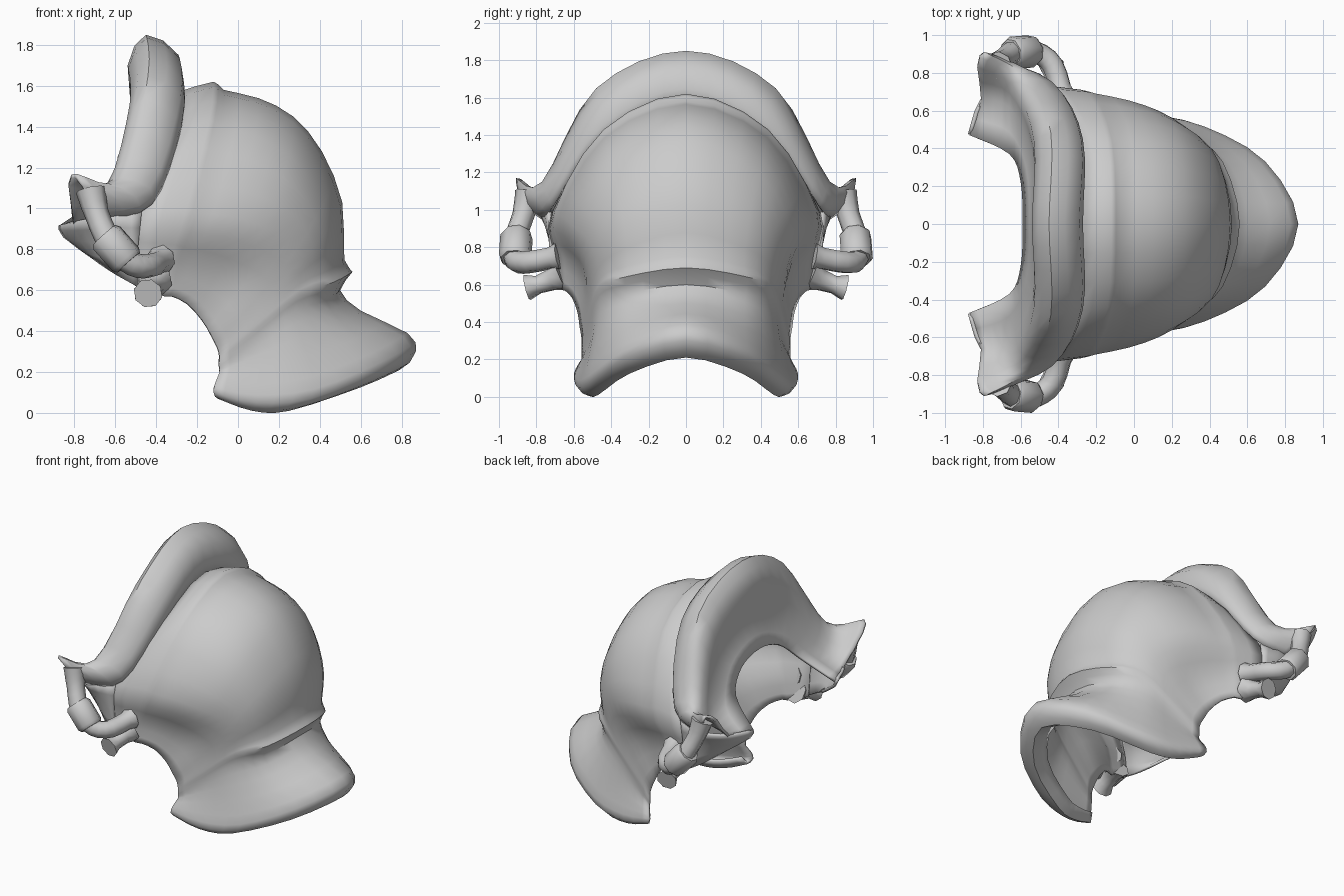
import bpy, math
from mathutils import Vector

if "Cube" in bpy.data.objects:
    bpy.data.objects.remove(bpy.data.objects["Cube"])

steel = bpy.data.materials.new("steel_grey")
steel.diffuse_color = (0.6, 0.6, 0.6, 1)
steel.use_nodes = True
steel.node_tree.nodes["Principled BSDF"].inputs["Base Color"].default_value = steel.diffuse_color


def spline(pts, steps):
    """Smooth curve through the points."""
    p = [Vector(q) for q in pts]
    p = [p[0]] + p + [p[-1]]
    out = []
    for i in range(1, len(p) - 2):
        a, b, c, d = p[i - 1:i + 3]
        for k in range(steps):
            t = k / steps
            out.append(0.5 * (2 * b + (c - a) * t + (2 * a - 5 * b + 4 * c - d) * t * t
                              + (3 * b - a - 3 * c + d) * t ** 3))
    return out + [p[-2]]


def finish(ob, angle=50):
    ob.data.materials.append(steel)
    bpy.ops.object.select_all(action='DESELECT')
    ob.select_set(True)
    bpy.context.view_layer.objects.active = ob
    bpy.ops.object.shade_smooth_by_angle(angle=math.radians(angle))


def loft(name, rows, across=4, along=2, thick=0.02, flip=False):
    """Smooth skin through rows of points, thickened inward."""
    rows = [spline(r, across) for r in rows]
    grid = list(zip(*[spline(col, along) for col in zip(*rows)]))
    n = len(grid[0])
    verts = [v for r in grid for v in r]
    faces = []
    for r in range(len(grid) - 1):
        for c in range(n - 1):
            f = (r * n + c, (r + 1) * n + c, (r + 1) * n + c + 1, r * n + c + 1)
            faces.append(f[::-1] if flip else f)
    me = bpy.data.meshes.new(name)
    me.from_pydata(verts, [], faces)
    ob = bpy.data.objects.new(name, me)
    bpy.context.collection.objects.link(ob)
    mod = ob.modifiers.new("thickness", 'SOLIDIFY')
    mod.thickness = thick
    mod.offset = -1
    finish(ob)
    return ob


def arch(*half):
    """Full arch from a half profile running crown to side."""
    return [(x, -y, z) for x, y, z in half[:0:-1]] + list(half)


def tube(name, pts, radii, sides=8):
    """Round tube along a path with a radius per point."""
    pts = [Vector(p) for p in pts]
    verts, faces = [], []
    for i, p in enumerate(pts):
        t = (pts[min(i + 1, len(pts) - 1)] - pts[max(i - 1, 0)]).normalized()
        u = t.cross(Vector((0.3, 0.2, 1))).normalized()
        w = t.cross(u)
        for k in range(sides):
            a = 2 * math.pi * k / sides
            verts.append(p + radii[i] * (math.cos(a) * u + math.sin(a) * w))
    for i in range(len(pts) - 1):
        for k in range(sides):
            j = (k + 1) % sides
            faces.append((i * sides + k, i * sides + j, (i + 1) * sides + j, (i + 1) * sides + k))
    faces += [tuple(range(sides))[::-1], tuple(range(len(verts) - sides, len(verts)))]
    me = bpy.data.meshes.new(name)
    me.from_pydata(verts, [], faces)
    ob = bpy.data.objects.new(name, me)
    bpy.context.collection.objects.link(ob)
    finish(ob)


# Flared brow: opening edge, hollow front, rolled crest, back edge
loft("brow_flare", [
    arch((-.59, 0, 1.25), (-.60, .22, 1.20), (-.66, .37, 1.07), (-.87, .47, .92)),
    arch((-.52, 0, 1.45), (-.54, .38, 1.30), (-.66, .62, 1.02), (-.81, .66, .94)),
    arch((-.54, 0, 1.70), (-.53, .44, 1.51), (-.64, .73, 1.12), (-.83, .83, 1.12)),
    arch((-.45, 0, 1.85), (-.44, .48, 1.65), (-.56, .77, 1.15), (-.79, .91, 1.17)),
    arch((-.29, 0, 1.75), (-.28, .45, 1.55), (-.43, .75, 1.10), (-.72, .87, 1.03)),
    arch((-.27, 0, 1.56), (-.28, .45, 1.36), (-.42, .715, 1.02), (-.66, .76, .94)),
])

# Skull dome, front to nape, pinched in above the cheek cut-out
dome = [
    arch((-.29, 0, 1.57), (-.30, .46, 1.38), (-.48, .72, .98), (-.50, .71, .78), (-.50, .69, .62)),
    arch((-.12, 0, 1.62), (-.14, .44, 1.43), (-.25, .70, 1.0), (-.33, .67, .75), (-.36, .66, .57)),
    arch((-.07, 0, 1.58), (-.09, .44, 1.40), (-.20, .69, .98), (-.29, .65, .74), (-.32, .65, .57)),
    arch((.10, 0, 1.54), (.08, .43, 1.36), (-.03, .655, .96), (-.17, .60, .71), (-.24, .61, .53)),
    arch((.27, 0, 1.45), (.25, .41, 1.26), (.13, .60, .91), (-.04, .55, .65), (-.17, .58, .45)),
    arch((.41, 0, 1.28), (.37, .37, 1.11), (.25, .53, .85), (.06, .53, .58), (-.13, .57, .38)),
    arch((.51, 0, 1.03), (.45, .33, .91), (.31, .48, .75), (.10, .52, .52), (-.10, .56, .32)),
    arch((.52, 0, .75), (.45, .31, .70), (.30, .465, .63), (.10, .52, .46), (-.09, .56, .28)),
]

# Nape ridge fading to the sides, then the swept guard with a rolled rim
guard = [
    arch((.56, 0, .69), (.47, .33, .64), (.30, .465, .58), (.10, .52, .42), (-.09, .56, .26)),
    arch((.50, 0, .60), (.43, .32, .55), (.28, .46, .50), (.10, .515, .37), (-.09, .56, .23)),
    arch((.60, 0, .50), (.51, .31, .44), (.31, .47, .37), (.11, .52, .29), (-.09, .56, .20)),
    arch((.83, 0, .39), (.67, .32, .30), (.37, .50, .18), (.10, .56, .14), (-.11, .59, .15)),
    arch((.87, 0, .30), (.69, .335, .20), (.36, .52, .07), (.09, .58, .05), (-.12, .60, .10)),
    arch((.79, 0, .21), (.60, .30, .125), (.25, .47, .01), (.07, .52, .01), (-.10, .56, .07)),
    arch((.67, 0, .27), (.51, .27, .19), (.21, .42, .08), (.06, .47, .08), (-.08, .52, .12)),
]
loft("dome_and_neck_guard", dome + guard, across=3)

for s, side in ((-1, "right"), (1, "left")):
    def m(*pts):
        return [(x, s * y, z) for x, y, z in pts]

    # Cheek panel joining the brow to the front edge of the dome
    loft("cheek_" + side, [
        m((-.86, .47, .92), (-.80, .65, .94), (-.66, .755, .96), (-.475, .72, .99)),
        m((-.84, .48, .87), (-.76, .61, .85), (-.62, .70, .84), (-.49, .711, .80)),
        m((-.70, .54, .77), (-.65, .61, .73), (-.57, .67, .67), (-.49, .69, .62)),
    ], across=3, flip=(s < 0))

    # Link from the brow tip round to the dome
    link = spline(m((-.72, .84, 1.09), (-.69, .87, .97), (-.62, .92, .82), (-.52, .91, .73),
                    (-.43, .84, .72), (-.38, .68, .75)), 3)
    tube("link_" + side, link, [.075, .07, .065] + [.06] * (len(link) - 4) + [.075])

    # Collar round the link
    a, b = m((-.655, .905, .87), (-.535, .915, .735))
    ends = [Vector(a).lerp(Vector(b), t) for t in (0, .12, .88, 1)]
    tube("collar_" + side, ends, [.075, .088, .088, .075])

    # Lug at the lower front corner of the dome
    tube("lug_" + side, m((-.41, .665, .65), (-.42, .72, .625), (-.43, .79, .60), (-.44, .85, .585)),
         [.09, .06, .05, .072])
